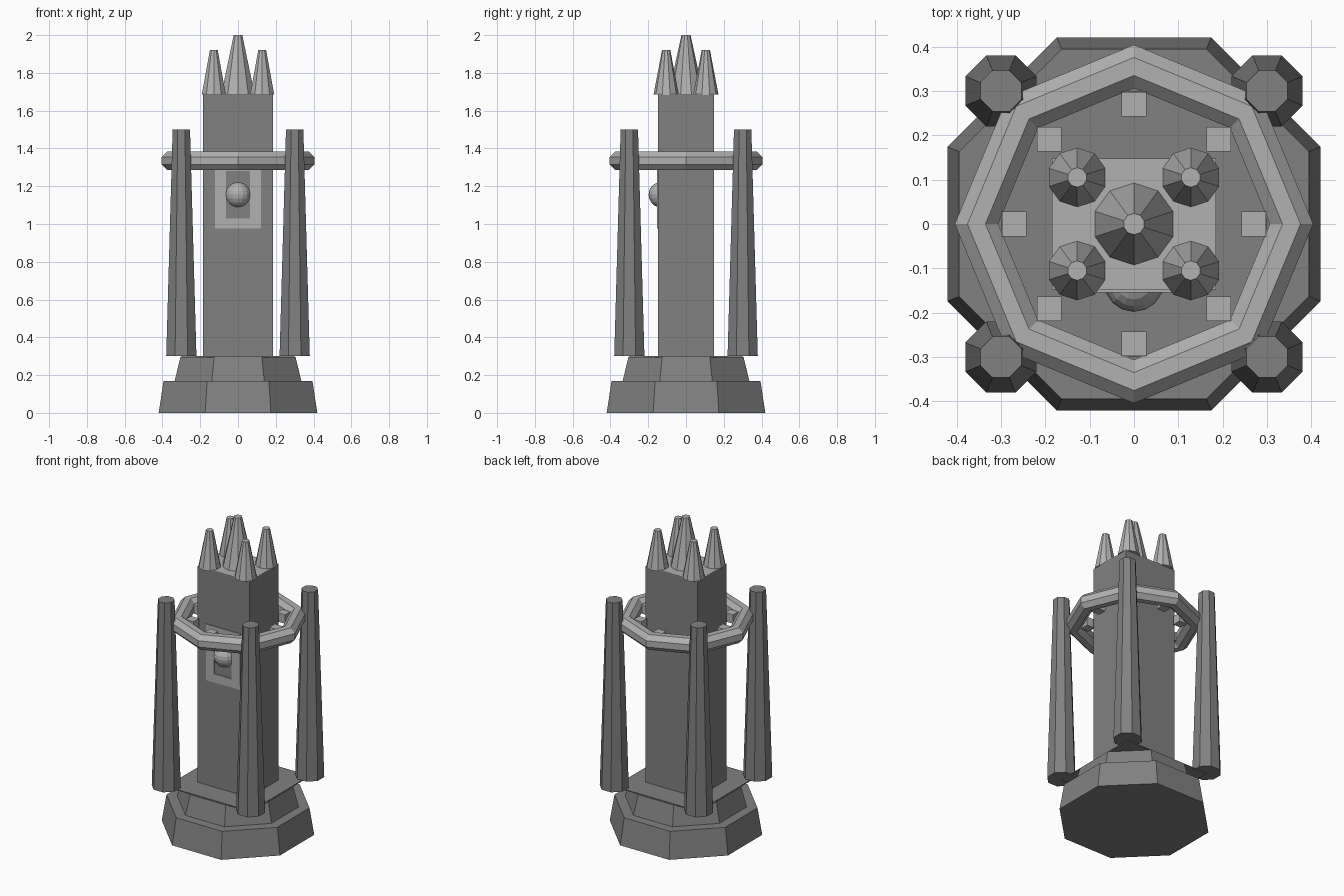
import bpy, bmesh
from math import pi, cos, sin
from mathutils import Matrix

cube = bpy.data.objects.get("Cube")
if cube:
    bpy.data.objects.remove(cube, do_unlink=True)


def material(name, value):
    m = bpy.data.materials.new(name)
    m.use_nodes = True
    color = (value, value, value, 1)
    m.diffuse_color = color
    m.node_tree.nodes["Principled BSDF"].inputs["Base Color"].default_value = color
    return m


stone = material("dark grey stone", 0.22)
trim = material("light grey trim", 0.44)


def finish(name, bm, mat):
    bmesh.ops.recalc_face_normals(bm, faces=bm.faces)
    mesh = bpy.data.meshes.new(name)
    bm.to_mesh(mesh)
    bm.free()
    mesh.materials.append(mat)
    obj = bpy.data.objects.new(name, mesh)
    bpy.context.collection.objects.link(obj)
    return obj


def box(name, mat, center, size):
    bm = bmesh.new()
    bmesh.ops.create_cube(bm, size=1)
    bmesh.ops.scale(bm, vec=size, verts=bm.verts)
    bmesh.ops.translate(bm, vec=center, verts=bm.verts)
    return finish(name, bm, mat)


def frustum(name, mat, x, y, z0, z1, r0, r1, sides, turn):
    bm = bmesh.new()
    place = Matrix.Translation((x, y, (z0 + z1) / 2)) @ Matrix.Rotation(turn, 4, 'Z')
    bmesh.ops.create_cone(bm, cap_ends=True, segments=sides, radius1=r0,
                          radius2=r1, depth=z1 - z0, matrix=place)
    return finish(name, bm, mat)


def octagon(name, x, y, z0, z1, flat0, flat1):
    # Sized by the distance to its flat sides
    k = cos(pi / 8)
    return frustum(name, stone, x, y, z0, z1, flat0 / k, flat1 / k, 8, pi / 8)


def faceted_ring(name, mat, major, minor, z, n=8):
    bm = bmesh.new()
    loops = []
    for i in range(n):
        a = 2 * pi * i / n
        loop = []
        for j in range(n):
            b = 2 * pi * (j + 0.5) / n
            r = major + minor * cos(b)
            loop.append(bm.verts.new((r * cos(a), r * sin(a), z + minor * sin(b))))
        loops.append(loop)
    for i in range(n):
        p, q = loops[i], loops[(i + 1) % n]
        for j in range(n):
            k = (j + 1) % n
            bm.faces.new((p[j], q[j], q[k], p[k]))
    return finish(name, bm, mat)


# Stepped base and the square deck that carries the pillars
octagon("base_lower", 0, 0, 0, 0.17, 0.42, 0.394)
octagon("base_upper", 0, 0, 0.17, 0.295, 0.335, 0.305)
box("deck", stone, (0, 0, 0.297), (0.6, 0.6, 0.006))

# Tower with a pale cap
box("tower", stone, (0, 0, 0.99), (0.37, 0.296, 1.385))
box("tower_cap", trim, (0, 0, 1.685), (0.37, 0.296, 0.006))

# Pillars and small spires at the four corners
corners = [(sx, sy) for sx in (-1, 1) for sy in (-1, 1)]
for i, (sx, sy) in enumerate(corners):
    octagon(f"pillar_{i + 1}", 0.3 * sx, 0.3 * sy, 0.3, 1.5, 0.08, 0.046)
    frustum(f"corner_spire_{i + 1}", trim, 0.128 * sx, 0.105 * sy,
            1.685, 1.92, 0.067, 0.022, 10, 0)
frustum("center_spire", trim, 0, 0, 1.685, 2.0, 0.093, 0.024, 10, 0)

# Ring with blocks along its inside
faceted_ring("ring", trim, 0.355, 0.053, 1.335)
for i in range(8):
    a = i * pi / 4
    box(f"ring_block_{i + 1}", trim, (0.27 * cos(a), 0.27 * sin(a), 1.335),
        (0.056, 0.056, 0.056))

# Front window: frame bars around a dark panel, with an orb
front = -0.15
for sx, side in ((-1, "right"), (1, "left")):
    box(f"frame_{side}", trim, (0.092 * sx, front, 1.155), (0.058, 0.008, 0.36))
for sz, side in ((-1, "bottom"), (1, "top")):
    box(f"frame_{side}", trim, (0, front, 1.155 + 0.1525 * sz), (0.126, 0.008, 0.055))
bm = bmesh.new()
bmesh.ops.create_uvsphere(bm, u_segments=16, v_segments=10, radius=0.068,
                          matrix=Matrix.Translation((0, -0.13, 1.155)))
finish("orb", bm, trim)
